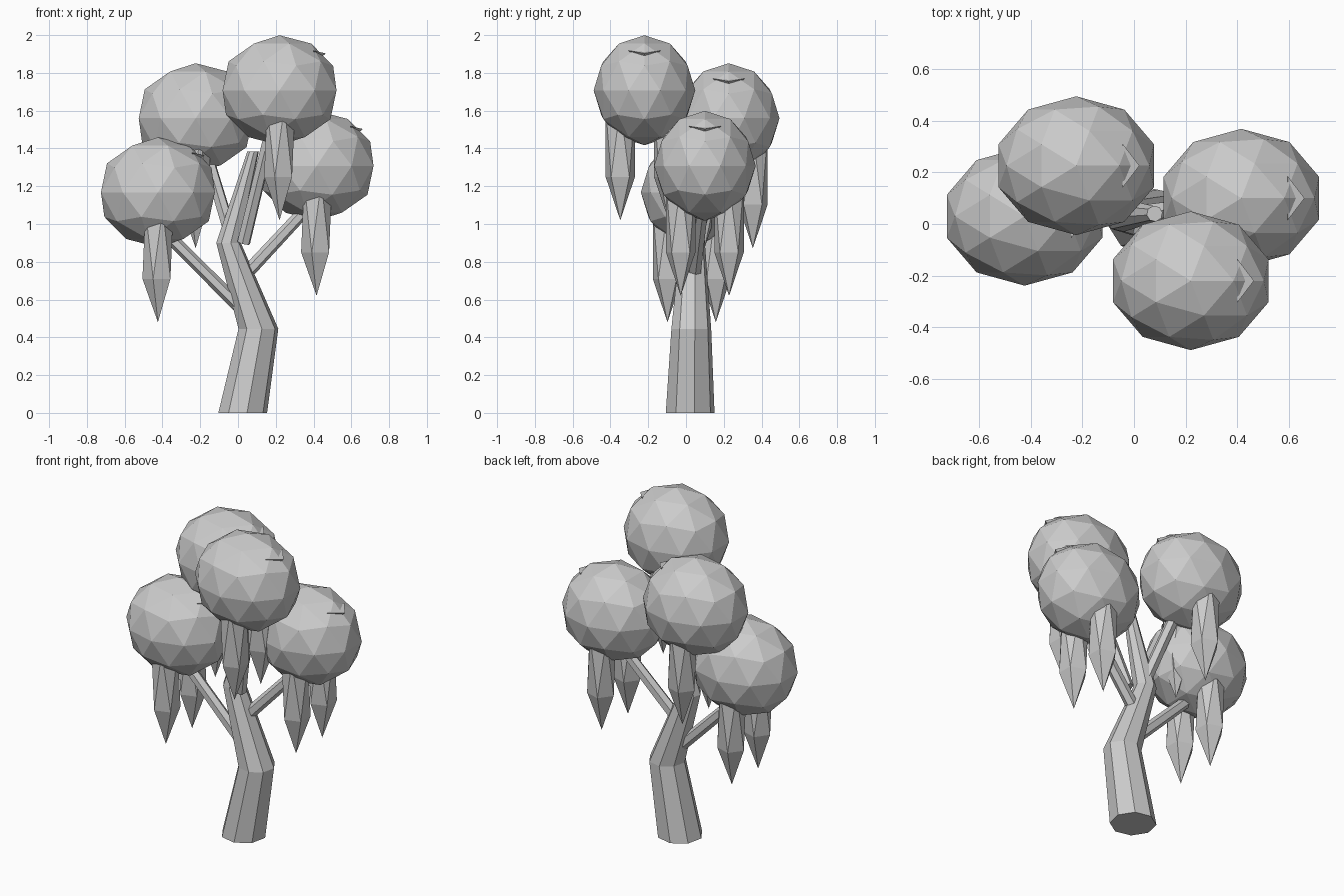
import bpy, bmesh, math
from mathutils import Vector, Matrix

default = bpy.data.objects.get("Cube")
if default:
    bpy.data.objects.remove(default, do_unlink=True)

grey = bpy.data.materials.new("plain grey")
grey.use_nodes = True
grey.diffuse_color = (0.6, 0.6, 0.6, 1)
grey.node_tree.nodes["Principled BSDF"].inputs["Base Color"].default_value = (0.6, 0.6, 0.6, 1)


def finish(name, bm):
    """Turn a bmesh into a flat-shaded object."""
    bmesh.ops.recalc_face_normals(bm, faces=bm.faces)
    mesh = bpy.data.meshes.new(name)
    bm.to_mesh(mesh)
    bm.free()
    mesh.materials.append(grey)
    obj = bpy.data.objects.new(name, mesh)
    bpy.context.collection.objects.link(obj)
    return obj


def ball(name, centre, scale, detail):
    """Stretched icosphere."""
    bm = bmesh.new()
    bmesh.ops.create_icosphere(bm, subdivisions=detail, radius=1)
    bm.transform(Matrix.Translation(centre) @ Matrix.Diagonal((*scale, 1)))
    return finish(name, bm)


def tube(name, stations, sides, turn=0.0):
    """Tapered tube with level rings; each station is (centre, radius)."""
    bm = bmesh.new()
    rings = []
    for centre, radius in stations:
        ring = []
        for i in range(sides):
            a = turn + math.tau * i / sides
            ring.append(bm.verts.new(Vector(centre) + radius * Vector((math.cos(a), math.sin(a), 0))))
        rings.append(ring)
    for low, high in zip(rings, rings[1:]):
        for i in range(sides):
            j = (i + 1) % sides
            bm.faces.new((low[i], low[j], high[j], high[i]))
    bm.faces.new(rings[0])
    bm.faces.new(rings[-1])
    return finish(name, bm)


def rod(name, start, end, radius, sides=6):
    """Straight branch with ends square to its length."""
    start, end = Vector(start), Vector(end)
    axis = end - start
    bm = bmesh.new()
    bmesh.ops.create_cone(bm, cap_ends=True, segments=sides, radius1=radius,
                          radius2=radius * 0.9, depth=axis.length)
    turn = axis.to_track_quat('Z', 'Y').to_matrix().to_4x4()
    bm.transform(Matrix.Translation((start + end) / 2) @ turn)
    return finish(name, bm)


def leaf_tip(name, centre):
    """Small flat-topped corner poking out of the foliage."""
    bm = bmesh.new()
    offsets = [(0.245, 0, 0.195), (0.18, 0.085, 0.21), (0.18, -0.085, 0.21), (0.17, 0, 0.13)]
    v = [bm.verts.new(Vector(centre) + Vector(o)) for o in offsets]
    for a, b, c in ((0, 1, 2), (0, 2, 3), (0, 3, 1), (1, 3, 2)):
        bm.faces.new((v[a], v[b], v[c]))
    return finish(name, bm)


# Bent trunk
tube("trunk", [((0.025, 0.022, 0), 0.131), ((0.108, 0.028, 0.445), 0.107),
               ((-0.05, 0.035, 0.9), 0.066), ((0.08, 0.04, 1.385), 0.031)],
     8, math.radians(10))

# Foliage clumps, each with its branch, two hanging pods and a leaf tip
clumps = {
    "front": ((0.22, -0.22, 1.708), (0.03, -0.02, 0.9), (0.19, -0.16, 1.56)),
    "back": ((-0.224, 0.226, 1.56), (-0.04, 0.06, 0.95), (-0.19, 0.19, 1.45)),
    "right": ((-0.424, 0.03, 1.168), (0.01, 0.03, 0.56), (-0.4, 0.03, 0.97)),
    "left": ((0.416, 0.1, 1.308), (0.05, 0.045, 0.745), (0.39, 0.09, 1.11)),
}
for side, (centre, start, end) in clumps.items():
    ball(side + "_foliage", centre, (0.317, 0.269, 0.291), 2)
    rod(side + "_branch", start, end, 0.036)
    for label, shift in (("first", -0.128), ("second", 0.128)):
        pod = Vector(centre) + Vector((0, shift, -0.272))
        ball(f"{side}_{label}_hanging_pod", pod, (0.0915, 0.0915, 0.416), 1)
    leaf_tip(side + "_leaf_tip", centre)
